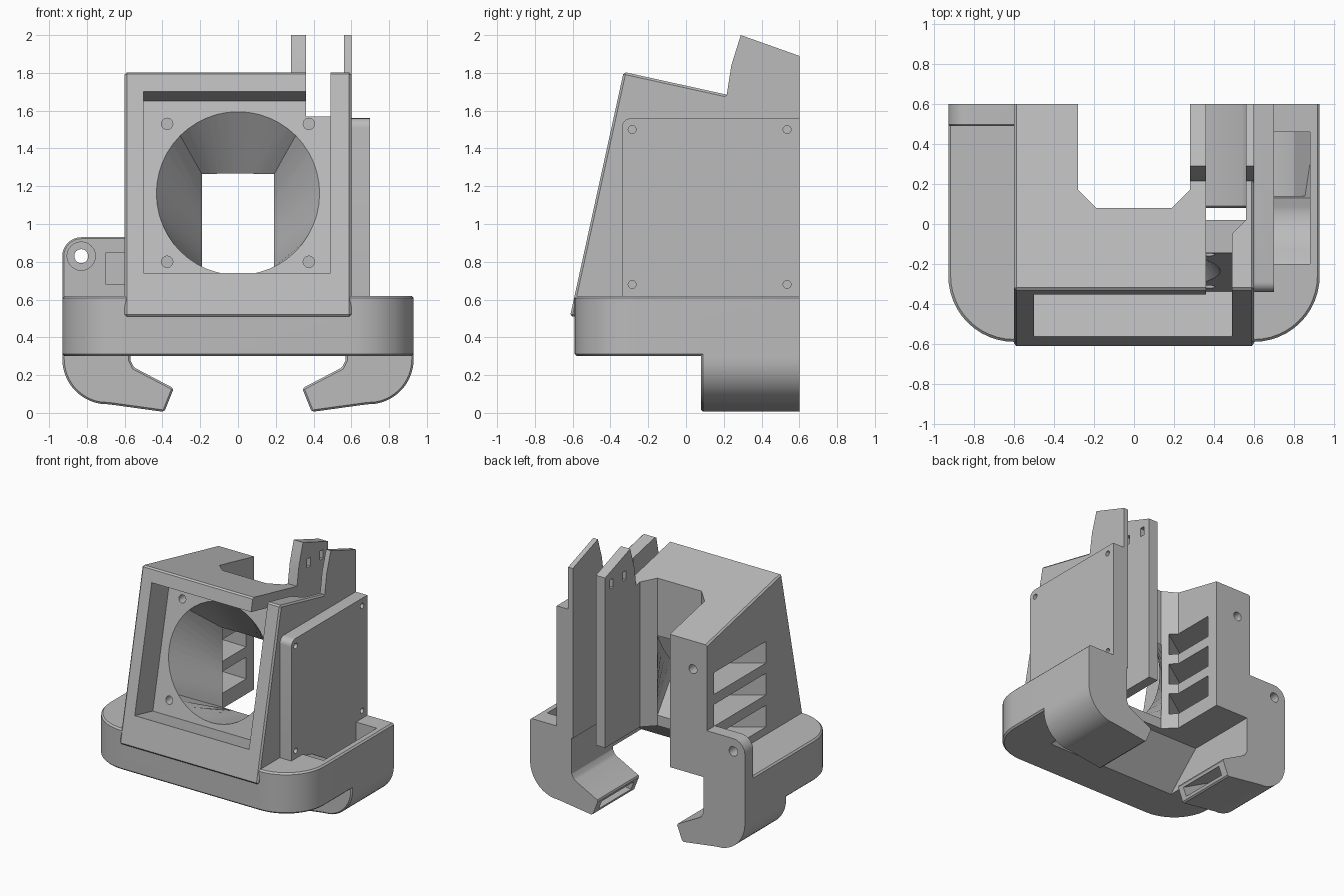
import bpy, bmesh, math

cube = bpy.data.objects.get("Cube")
if cube:
    bpy.data.objects.remove(cube)

grey = bpy.data.materials.new("light_grey")
grey.use_nodes = True
grey.diffuse_color = (0.5, 0.5, 0.5, 1)
grey.node_tree.nodes["Principled BSDF"].inputs["Base Color"].default_value = (0.5, 0.5, 0.5, 1)


def finish(name, bm):
    bmesh.ops.recalc_face_normals(bm, faces=bm.faces[:])
    mesh = bpy.data.meshes.new(name)
    bm.to_mesh(mesh)
    bm.free()
    mesh.materials.append(grey)
    ob = bpy.data.objects.new(name, mesh)
    bpy.context.collection.objects.link(ob)
    return ob


def loft(name, rings):
    """Close a solid through rings of equal length."""
    bm = bmesh.new()
    vs = [[bm.verts.new(p) for p in r] for r in rings]
    n = len(vs[0])
    for a, b in zip(vs, vs[1:]):
        for i in range(n):
            j = (i + 1) % n
            bm.faces.new((a[i], a[j], b[j], b[i]))
    bm.faces.new(vs[0])
    bm.faces.new(vs[-1])
    return finish(name, bm)


def prism(name, axis, pts, a, b, bevel=0):
    """Extrude a 2D outline along an axis, bevelling all but the back edges."""
    place = {"x": lambda p, t: (t, p[0], p[1]),
             "y": lambda p, t: (p[0], t, p[1]),
             "z": lambda p, t: (p[0], p[1], t)}[axis]
    ob = loft(name, [[place(p, t) for p in pts] for t in (a, b)])
    if bevel:
        bm = bmesh.new()
        bm.from_mesh(ob.data)
        sharp = [e for e in bm.edges if e.calc_face_angle(0) > 0.5
                 and min(v.co.y for v in e.verts) < 0.59]
        bmesh.ops.bevel(bm, geom=sharp, offset=bevel, segments=1, affect="EDGES")
        bm.to_mesh(ob.data)
        bm.free()
    return ob


def box(x0, x1, y0, y1, z0, z1):
    return prism("block", "z", [(x0, y0), (x1, y0), (x1, y1), (x0, y1)], z0, z1)


def arc(cx, cy, r, start, end, n=12):
    angles = [math.radians(start + (end - start) * i / n) for i in range(n + 1)]
    return [(cx + r * math.cos(t), cy + r * math.sin(t)) for t in angles]


def rod(axis, u, v, r, a, b):
    return prism("rod", axis, arc(u, v, r, 0, 345, 23), a, b)


def combine(target, other, op="DIFFERENCE"):
    mod = target.modifiers.new("join", "BOOLEAN")
    mod.operation, mod.object, mod.solver = op, other, "EXACT"
    bpy.context.view_layer.objects.active = target
    bpy.ops.object.modifier_apply(modifier=mod.name)
    bpy.data.objects.remove(other)


def mirror(pts, side):
    return [(side * x, z) for x, z in pts]


# Base with rounded front corners
outline = arc(-0.6, -0.26, 0.33, 180, 270) + arc(0.6, -0.26, 0.33, 270, 360)
shroud = prism("fan_shroud", "z", outline + [(0.93, 0.6), (-0.93, 0.6)], 0.3, 0.62, 0.012)

# Tower with leaning front and sloping roof
tower = prism("tower", "x", [(-0.614, 0.51), (-0.33, 1.805), (0.6, 1.6), (0.6, 0.51)],
              -0.6, 0.6, 0.012)
combine(shroud, tower, "UNION")

# Tall rear fins
fin = [(0.05, 0.52), (0.05, 1.6), (0.215, 1.68), (0.24, 1.84), (0.29, 2.0), (0.6, 1.89), (0.6, 0.52)]
for x0, x1 in ((0.275, 0.36), (0.56, 0.6)):
    combine(shroud, prism("fin", "x", fin, x0, x1), "UNION")

# Side plate with one rounded corner
plate = [(-0.34, 0.55)] + arc(-0.29, 1.51, 0.05, 180, 90, 6) + [(0.6, 1.56), (0.6, 0.55)]
combine(shroud, prism("plate", "x", plate, 0.57, 0.7), "UNION")

# Rear mounting tab
tab = [(-0.59, 0.4), (-0.59, 0.93)] + arc(-0.83, 0.83, 0.1, 90, 180, 8) + [(-0.93, 0.4)]
combine(shroud, prism("tab", "y", tab, 0.49, 0.6, 0.008), "UNION")

# Saddle under the body, with a ramp at its front
saddle = [(-0.284, 0.28), (0.02, 0.56), (0.7, 0.56), (0.7, 0.28)]
combine(shroud, prism("saddle", "x", saddle, -0.57, 0.57))

# Chamfered rear notch
notch = [(-0.28, 0.7), (-0.28, 0.17), (-0.19, 0.08), (0.19, 0.08), (0.28, 0.17), (0.28, 0.7)]
combine(shroud, prism("notch", "z", notch, 0.2, 2.2))

# Tilted fan pocket
pocket = [(-0.789, 0.79), (-0.577, 1.75), (-0.127, 1.65), (-0.339, 0.69)]
combine(shroud, prism("pocket", "x", pocket, -0.5, 0.49))

# Round to rectangular air funnel
circle, square = [], []
for i in range(48):
    t = math.tau * i / 48
    c, s = math.cos(t), math.sin(t)
    m = max(abs(c), abs(s))
    z = 1.163 + 0.433 * s
    circle.append((0.433 * c, -0.34 + (z - 0.69) * 0.2203, z))
    square.append((0.189 * c / m, 0.085, 0.95 + 0.31 * s / m))
front = [(x, y - 0.05, z) for x, y, z in circle]
rear = [(x, y + 0.06, z) for x, y, z in square]
combine(shroud, loft("funnel", [front, circle, square, rear]))

# Cable slot between the fins
combine(shroud, box(0.36, 0.56, 0.02, 0.7, 0.5, 2.2))
slot = [(0.36, -0.7), (0.49, -0.7), (0.49, -0.05), (0.56, 0.02), (0.56, 0.7), (0.36, 0.7)]
combine(shroud, prism("slot", "z", slot, 1.57, 2.2))

# Three side vents
vent = [(-0.7, -0.2), (-0.7, 0.51), (-0.2, 0.5), (-0.2, 0.14)]
for i in range(3):
    z = 0.68 + 0.25 * i
    combine(shroud, prism("vent", "z", vent, z, z + 0.17))

# Screw holes: fan, plate, tab and rear post
for x in (-0.375, 0.375):
    for z in (0.8, 1.53):
        combine(shroud, rod("y", x, z, 0.03, -0.45, -0.02))
for y in (-0.285, 0.535):
    for z in (0.68, 1.5):
        combine(shroud, rod("x", y, z, 0.021, 0.62, 0.8))
combine(shroud, rod("y", -0.83, 0.83, 0.037, 0.4, 0.7))
combine(shroud, rod("y", -0.83, 0.83, 0.075, 0.4, 0.51))
combine(shroud, rod("y", -0.48, 1.38, 0.035, 0.45, 0.7))

# Small tie openings in the inner fin
for y in (0.34, 0.5):
    combine(shroud, box(0.2, 0.4, y, y + 0.04, 1.78, 1.85))

# Hooked claws, each with an air channel ending at its tip
claw = ([(0.57, 0.5), (0.57, 0.28), (0.55, 0.24), (0.34, 0.13), (0.39, 0.005), (0.68, 0.045)]
        + arc(0.69, 0.285, 0.24, 280, 360) + [(0.93, 0.5)])
channel = [(0.33, 0.028), (0.7, 0.08), (0.8, 0.14), (0.88, 0.3), (0.88, 0.45),
           (0.7, 0.45), (0.7, 0.3), (0.62, 0.24), (0.31, 0.078)]
for side in (-1, 1):
    combine(shroud, prism("claw", "y", mirror(claw, side), 0.08, 0.6, 0.01), "UNION")
    combine(shroud, prism("channel", "y", mirror(channel, side), 0.14, 0.54))

# Inlet in the base feeding the left channel
inlet = [(-0.2, 0.7), (-0.2, 0.61)] + arc(-0.2, 0.3, 0.3, 85, 10, 8) + [(0.13, 0.25), (0.46, 0.35), (0.46, 0.7)]
combine(shroud, prism("inlet", "x", inlet, 0.7, 0.88))

# Smooth curved walls, sharp edges kept
bpy.ops.object.select_all(action="DESELECT")
shroud.select_set(True)
bpy.context.view_layer.objects.active = shroud
bpy.ops.object.shade_smooth_by_angle(angle=math.radians(25))
